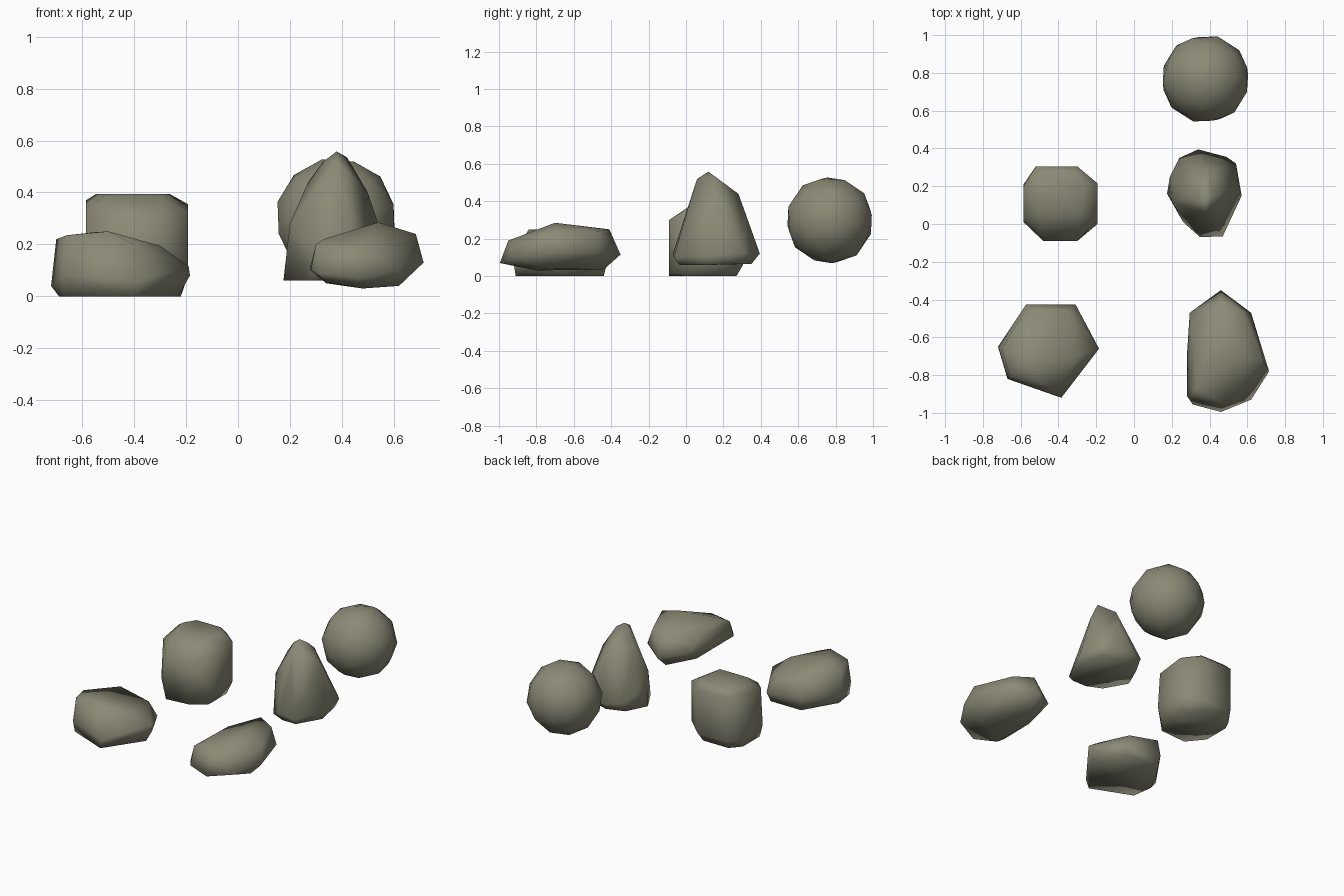
import bpy, bmesh
from mathutils import Matrix, Euler

stone = bpy.data.materials.new("grey green stone")
stone.diffuse_color = (0.26, 0.254, 0.182, 1)


def finish(name, bm):
    bmesh.ops.recalc_face_normals(bm, faces=bm.faces)
    for f in bm.faces:
        f.smooth = True
    me = bpy.data.meshes.new(name)
    bm.to_mesh(me)
    bm.free()
    me.materials.append(stone)
    ob = bpy.data.objects.new(name, me)
    bpy.context.collection.objects.link(ob)
    return ob


def hull_rock(name, corners):
    """Rock chipped out as the convex hull of its main corners."""
    bm = bmesh.new()
    for p in corners:
        bm.verts.new(p)
    res = bmesh.ops.convex_hull(bm, input=bm.verts)
    loose = set(res["geom_interior"]) | set(res["geom_unused"])
    bmesh.ops.delete(bm, geom=[g for g in loose if isinstance(g, bmesh.types.BMVert)],
                     context='VERTS')
    finish(name, bm)


# round boulder at the back
bm = bmesh.new()
bmesh.ops.create_icosphere(bm, subdivisions=2, radius=0.236,
                           matrix=Matrix.Translation((0.378, 0.768, 0.298))
                           @ Euler((0.3, 0.2, 0.4)).to_matrix().to_4x4())
finish("round_rock", bm)

# tall peaked rock
hull_rock("peaked_rock", [
    (.175, .16, .06), (.26, .01, .06), (.36, -.035, .06), (.46, -.035, .06),
    (.55, .12, .06), (.52, .30, .065), (.36, .35, .065), (.24, .31, .065),
    (.35, -.07, .12), (.47, -.065, .10), (.57, .15, .11), (.54, .32, .12),
    (.49, .355, .12), (.34, .395, .12), (.24, .35, .13), (.19, .25, .18),
    (.20, .12, .28), (.55, .20, .25), (.40, .32, .33), (.27, .15, .44),
    (.38, .03, .43), (.50, .18, .40), (.38, .28, .44), (.33, .13, .52),
    (.38, .06, .52), (.42, .15, .535), (.38, .12, .558)])

# chunky block with clipped corners
hull_rock("block_rock", [
    (-.48, -.09, 0), (-.30, -.09, .01), (-.22, .0, 0), (-.22, .19, 0),
    (-.32, .27, 0), (-.51, .27, 0), (-.57, .2, 0), (-.57, .02, 0),
    (-.52, .305, .06), (-.30, .305, .06), (-.585, .21, .04), (-.585, .01, .08),
    (-.193, .215, .08), (-.193, .0, .1),
    (-.48, -.09, .30), (-.30, -.09, .30), (-.193, .02, .33), (-.193, .215, .355),
    (-.585, .03, .34), (-.585, .2, .37), (-.52, .305, .36), (-.30, .305, .35),
    (-.545, .2, .395), (-.5, .05, .395), (-.29, .05, .395), (-.265, .2, .395),
    (-.5, .27, .395), (-.32, .27, .395)])

# low slab sloping down to the right
hull_rock("slab_rock", [
    (-.67, -.80, 0), (-.40, -.91, 0), (-.23, -.66, 0), (-.33, -.44, 0),
    (-.56, -.44, 0), (-.69, -.66, 0), (-.72, -.65, .04), (-.185, -.66, .08),
    (-.19, -.66, .115), (-.31, -.425, .06), (-.57, -.425, .08),
    (-.385, -.92, .06), (-.67, -.82, .08),
    (-.70, -.66, .22), (-.66, -.80, .235), (-.50, -.84, .25), (-.55, -.72, .247),
    (-.57, -.45, .20), (-.35, -.46, .16), (-.30, -.70, .195), (-.40, -.87, .20)])

# long wedge tilted to the right
hull_rock("long_rock", [
    (.34, -.90, .055), (.48, -.80, .03), (.62, -.75, .04), (.46, -.44, .035),
    (.34, -.60, .05), (.46, -.35, .115), (.62, -.47, .13), (.715, -.78, .13),
    (.62, -.93, .10), (.46, -.995, .07), (.31, -.955, .09), (.28, -.91, .10),
    (.28, -.70, .12), (.295, -.47, .15), (.30, -.90, .20), (.47, -.95, .19),
    (.33, -.87, .22), (.54, -.70, .285), (.685, -.72, .24), (.46, -.41, .25),
    (.58, -.47, .24), (.31, -.55, .20)])
